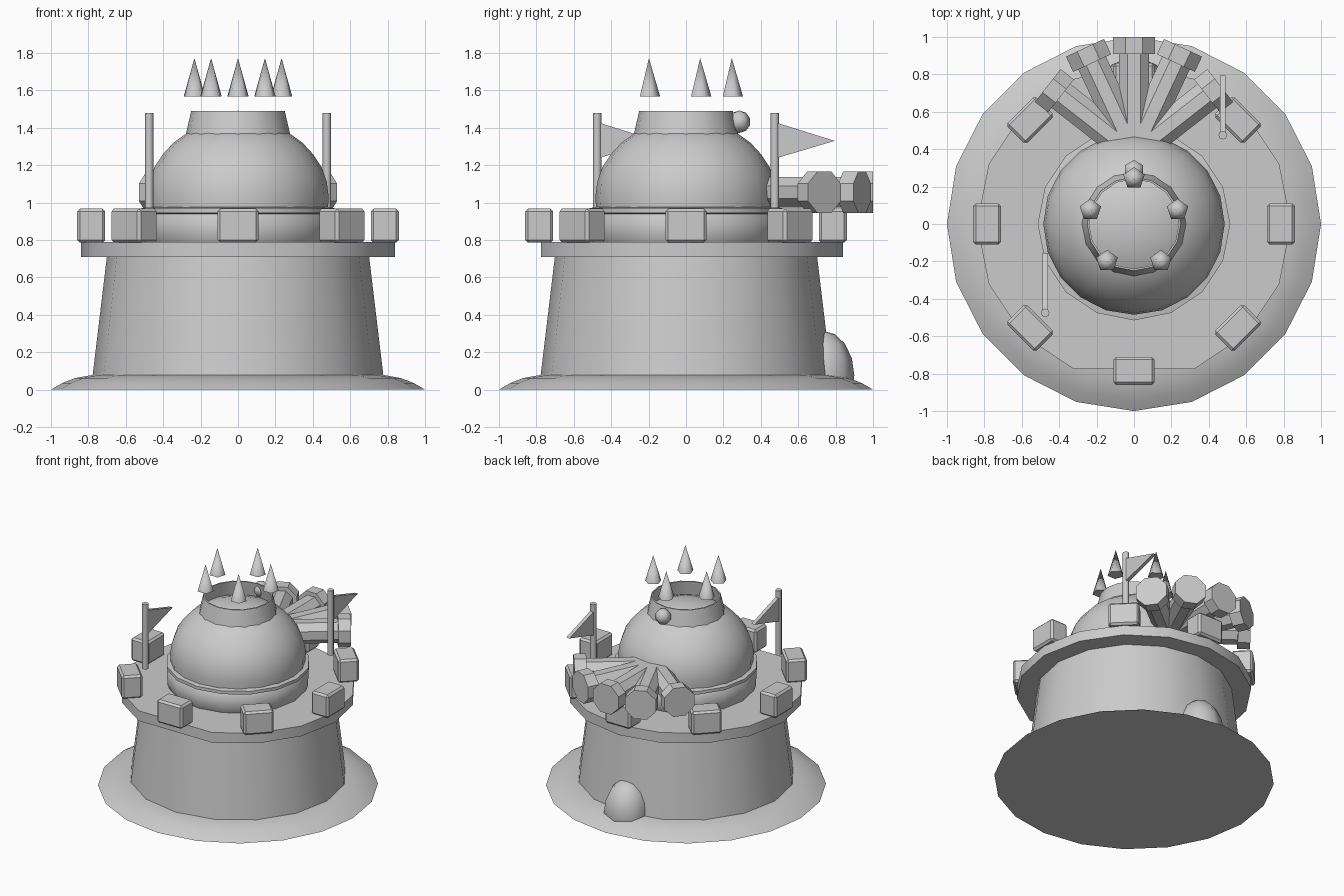
import bpy, bmesh, math
from mathutils import Matrix, Vector

if "Cube" in bpy.data.objects:
    bpy.data.objects.remove(bpy.data.objects["Cube"])

grey = bpy.data.materials.new("stone_grey")
grey.diffuse_color = (0.6, 0.6, 0.6, 1)
grey.use_nodes = True
grey.node_tree.nodes["Principled BSDF"].inputs["Base Color"].default_value = grey.diffuse_color


def finish(bm, name, angle=35):
    bmesh.ops.recalc_face_normals(bm, faces=bm.faces)
    me = bpy.data.meshes.new(name)
    bm.to_mesh(me)
    bm.free()
    ob = bpy.data.objects.new(name, me)
    bpy.context.collection.objects.link(ob)
    me.materials.append(grey)
    bpy.ops.object.select_all(action='DESELECT')
    ob.select_set(True)
    bpy.context.view_layer.objects.active = ob
    bpy.ops.object.shade_smooth_by_angle(angle=math.radians(angle))
    return ob


def lathe(bm, profile, n, matrix=Matrix(), start=0.0, loop=False):
    """Revolve (radius, z) points; radius 0 makes a pole, loop closes the profile."""
    rings = []
    for r, z in profile:
        if r == 0:
            rings.append([bm.verts.new(matrix @ Vector((0, 0, z)))] * n)
        else:
            rings.append([bm.verts.new(matrix @ Vector((
                r * math.cos(start + math.tau * i / n),
                r * math.sin(start + math.tau * i / n), z))) for i in range(n)])
    pairs = list(zip(rings, rings[1:]))
    if loop:
        pairs.append((rings[-1], rings[0]))
    for a, b in pairs:
        for i in range(n):
            j = (i + 1) % n
            quad = list(dict.fromkeys((a[i], a[j], b[j], b[i])))
            bm.faces.new(quad)


def turned(name, profile, n, angle=35, **kw):
    bm = bmesh.new()
    lathe(bm, profile, n, **kw)
    return finish(bm, name, angle)


# Foundation and tapered tower wall
turned("base_disc", [(0, 0), (1, 0), (0.94, 0.035), (0.87, 0.062), (0.78, 0.078), (0, 0.08)], 20)
turned("tower_wall", [(0.778, 0.07), (0.70, 0.72)], 16)

# Walkway, with its front corner cut flat
deck = turned("walkway", [(0, 0.71), (0.70, 0.71), (0.84, 0.71), (0.84, 0.79), (0.68, 0.79), (0, 0.79)], 16)
for v in deck.data.vertices:
    if v.co.y < -0.8:
        v.co.y = -0.775

# Neck ring and dome
turned("neck_ring", [(0.49, 0.78), (0.51, 0.82), (0.515, 0.90), (0.495, 0.94),
                     (0.515, 0.945), (0.515, 0.97), (0.46, 0.98)], 16)
dome = [(0.48, 0.96), (0.485, 1.03), (0.475, 1.11), (0.447, 1.19), (0.40, 1.26),
        (0.345, 1.32), (0.275, 1.37), (0.15, 1.42), (0, 1.44)]
turned("dome", dome, 20)

# Crown band, open at the top
turned("crown_band", [(0.28, 1.36), (0.25, 1.49), (0.24, 1.49), (0.262, 1.36)], 16, loop=True)

# Crown jewel
bm = bmesh.new()
bmesh.ops.create_uvsphere(bm, u_segments=6, v_segments=5, radius=0.06,
                          matrix=Matrix.Translation((0, 0.285, 1.432)))
finish(bm, "crown_jewel", 80)

# Five floating spikes
bm = bmesh.new()
for k in range(5):
    a = math.radians(90 + 72 * k)
    m = Matrix.Translation((0.245 * math.cos(a), 0.245 * math.sin(a), 0))
    lathe(bm, [(0, 1.567), (0.06, 1.567), (0, 1.772)], 5, m, a)
finish(bm, "crown_spikes", 75)

# Eight battlement blocks
bm = bmesh.new()
for k in range(8):
    m = (Matrix.Rotation(math.radians(45 * k), 4, 'Z') @ Matrix.Translation((0.785, 0, 0.877))
         @ Matrix.Diagonal((0.15, 0.22, 0.182, 1)))
    bmesh.ops.create_cube(bm, size=1, matrix=m)
bmesh.ops.bevel(bm, geom=bm.edges[:], offset=0.015, segments=1, affect='EDGES')
finish(bm, "battlements", 30)

# Fan of five octagonal cannons
for k, (deg, reach) in enumerate([(-52, 0.585), (-25, 0.62), (0, 0.62), (25, 0.62), (52, 0.585)]):
    m = (Matrix.Translation((0, 0.38, 1.055)) @ Matrix.Rotation(math.radians(deg), 4, 'Z')
         @ Matrix.Rotation(math.radians(-90), 4, 'X'))
    turned(f"cannon_{k + 1}", [(0, 0), (0.088, 0), (0.088, reach - 0.09), (0.121, reach - 0.09),
                               (0.121, reach), (0, reach)], 8, 30, matrix=m, start=math.pi / 8)

# Two flags on poles
for name, x, y in (("front", -0.475, -0.475), ("back", 0.475, 0.475)):
    turned(f"{name}_flag_pole", [(0, 0.97), (0.023, 0.97), (0.023, 1.48), (0, 1.48)], 8, 50,
           matrix=Matrix.Translation((x, y, 0)))
    bm = bmesh.new()
    tri = [bm.verts.new((x - 0.014, y + dy, z)) for dy, z in ((0, 1.235), (0.32, 1.33), (0, 1.43))]
    face = bm.faces.new(tri)
    ext = bmesh.ops.extrude_face_region(bm, geom=[face], use_keep_orig=True)
    bmesh.ops.translate(bm, vec=(0.028, 0, 0),
                        verts=[g for g in ext["geom"] if isinstance(g, bmesh.types.BMVert)])
    finish(bm, f"{name}_flag", 30)

# Rounded door bulge at the back
bm = bmesh.new()
bmesh.ops.create_uvsphere(bm, u_segments=8, v_segments=8, radius=1,
                          matrix=Matrix.Translation((0, 0.73, 0.075)) @ Matrix.Diagonal((0.17, 0.17, 0.24, 1)))
bmesh.ops.bisect_plane(bm, geom=bm.verts[:] + bm.edges[:] + bm.faces[:], dist=1e-4,
                       plane_co=(0, 0, 0.05), plane_no=(0, 0, 1), clear_inner=True)
finish(bm, "back_door", 60)
